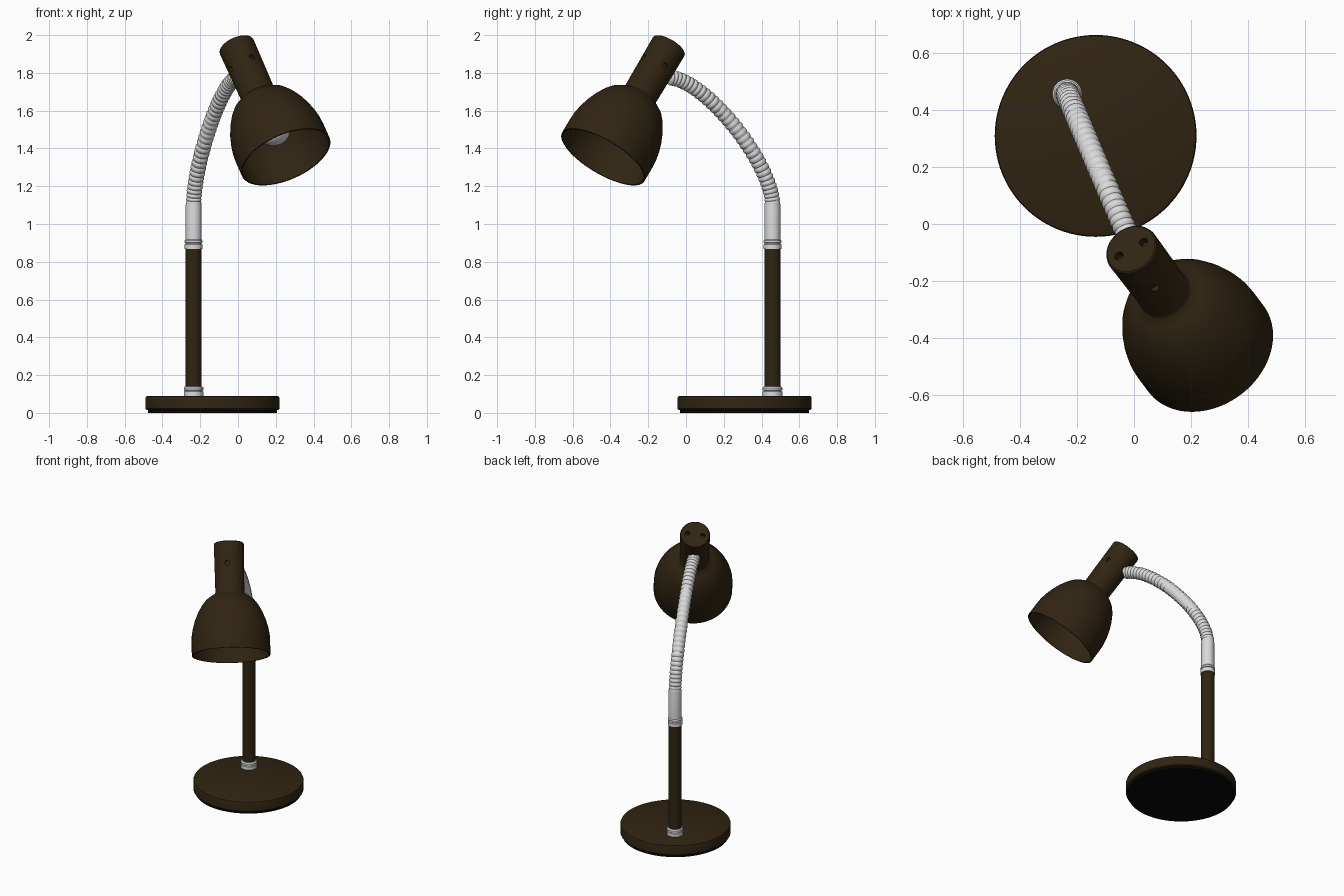
import bpy, bmesh, math
from mathutils import Vector, Matrix

cube = bpy.data.objects.get("Cube")
if cube:
    bpy.data.objects.remove(cube)


def material(name, rgb, rough=0.5):
    m = bpy.data.materials.new(name)
    m.use_nodes = True
    m.diffuse_color = (*rgb, 1)
    bsdf = m.node_tree.nodes["Principled BSDF"]
    bsdf.inputs["Base Color"].default_value = (*rgb, 1)
    bsdf.inputs["Roughness"].default_value = rough
    return m


BROWN = material("dark brown enamel", (0.03, 0.018, 0.006))
WHITE = material("pale grey metal", (0.7, 0.7, 0.7))
BLACK = material("black rubber", (0.002, 0.002, 0.002))


def finish(name, bm, mat, matrix=Matrix(), angle=35):
    bmesh.ops.recalc_face_normals(bm, faces=bm.faces)
    me = bpy.data.meshes.new(name)
    bm.to_mesh(me)
    bm.free()
    ob = bpy.data.objects.new(name, me)
    ob.matrix_world = matrix
    bpy.context.collection.objects.link(ob)
    if mat:
        me.materials.append(mat)
    smooth(ob, angle)
    return ob


def smooth(ob, angle=35):
    bpy.ops.object.select_all(action='DESELECT')
    ob.select_set(True)
    bpy.context.view_layer.objects.active = ob
    bpy.ops.object.shade_smooth_by_angle(angle=math.radians(angle))


def skin(bm, rings):
    """Join successive vertex rings and close both ends."""
    n = len(rings[0])
    for a, b in zip(rings, rings[1:]):
        for i in range(n):
            j = (i + 1) % n
            bm.faces.new((a[i], a[j], b[j], b[i]))
    bm.faces.new(rings[0])
    bm.faces.new(rings[-1])


def lathe(name, profile, mat, matrix=Matrix(), n=48):
    """Spin a (radius, height) profile about local z."""
    bm = bmesh.new()
    turns = [2 * math.pi * i / n for i in range(n)]
    skin(bm, [[bm.verts.new((r * math.cos(a), r * math.sin(a), z)) for a in turns]
              for r, z in profile])
    return finish(name, bm, mat, matrix)


def frame(origin, z_axis, x_hint):
    z = Vector(z_axis).normalized()
    x = Vector(x_hint)
    x = (x - z * x.dot(z)).normalized()
    m = Matrix((x, z.cross(x), z)).transposed().to_4x4()
    m.translation = origin
    return m


# Round base with a rubber pad
base_at = Matrix.Translation((-0.135, 0.31, 0))
lathe("base_pad", [(0.342, 0), (0.342, 0.02)], BLACK, base_at, 96)
lathe("base", [(0.348, 0.016), (0.355, 0.022), (0.355, 0.078),
               (0.352, 0.086), (0.344, 0.09)], BROWN, base_at, 96)

# Upright pole with its collars and sleeve
pole_at = Matrix.Translation((-0.235, 0.458, 0))
lathe("pole", [(0.042, 0.085), (0.042, 0.88)], BROWN, pole_at)


def collar(name, r, z):
    lathe(name, [(r, z), (r, z + 0.024), (r - 0.005, z + 0.027), (r - 0.005, z + 0.031),
                 (r, z + 0.034), (r, z + 0.044), (r - 0.006, z + 0.052)], WHITE, pole_at)


collar("lower_collar", 0.052, 0.088)
collar("upper_collar", 0.047, 0.868)
lathe("sleeve", [(0.042, 0.9), (0.042, 1.1), (0.037, 1.13)], WHITE, pole_at)

# Ribbed flexible neck, swept along a bezier in a vertical plane
p0, p1, p2, p3 = [Vector(p) for p in ((-0.235, 0.458, 1.1), (-0.235, 0.458, 1.32),
                                      (-0.085, 0.1, 1.77), (0.0, -0.09, 1.775))]
side = Vector((0.92, 0.39, 0)).normalized()
ribs, per_rib, seg = 34, 6, 20
bm = bmesh.new()
rings = []
for k in range(ribs * per_rib + 1):
    t = k / (ribs * per_rib)
    u = 1 - t
    c = p0 * u**3 + p1 * 3 * u * u * t + p2 * 3 * u * t * t + p3 * t**3
    d = ((p1 - p0) * u * u + (p2 - p1) * 2 * u * t + (p3 - p2) * t * t).normalized()
    other = d.cross(side).normalized()
    across = other.cross(d)
    r = 0.0365 + 0.005 * abs(math.sin(math.pi * k / per_rib))
    rings.append([bm.verts.new(c + r * (across * math.cos(a) + other * math.sin(a)))
                  for a in (2 * math.pi * i / seg for i in range(seg))])
skin(bm, rings)
finish("flexible_neck", bm, WHITE, angle=50)

# Lamp head: local z runs from the cap down to the rim, local x points forward
head_at = frame((-0.01, -0.088, 1.945), (0.358, -0.477, -0.803), (0.35, -0.73, 0.59))
outer = [(0.090, 0), (0.095, 0.004), (0.097, 0.012), (0.093, 0.325), (0.098, 0.336),
         (0.125, 0.352), (0.155, 0.375), (0.182, 0.41), (0.208, 0.457), (0.229, 0.51),
         (0.243, 0.56), (0.251, 0.605), (0.253, 0.65), (0.253, 0.735)]
inner = [(r - 0.008, z + (0.008 if z < 0.6 else 0)) for r, z in reversed(outer[5:])]
head = lathe("lamp_head", outer + inner, BROWN, head_at, 64)


def drill(ob, local, direction, r, depth):
    """Cut a blind round hole into a part."""
    m = ob.matrix_world @ frame(local, direction, (0.3, 0.5, 0.7))
    cutter = lathe("hole_cutter", [(r, -depth), (r, depth)], None, m, 20)
    cutter.hide_render = True
    mod = ob.modifiers.new("hole", 'BOOLEAN')
    mod.operation, mod.object, mod.solver = 'DIFFERENCE', cutter, 'EXACT'
    bpy.context.view_layer.update()
    bpy.context.view_layer.objects.active = ob
    bpy.ops.object.modifier_apply(modifier=mod.name)
    bpy.data.objects.remove(cutter)


# Vent holes in the cap and screw holes on the front and both sides
for s in (-1, 1):
    drill(head, (0, s * 0.05, 0), (0, 0, 1), 0.016, 0.03)
    drill(head, (0, s * 0.096, 0.145), (0, s, 0), 0.016, 0.02)
drill(head, (0.096, 0, 0.145), (1, 0, 0), 0.016, 0.02)
smooth(head)

# Bulb with its socket inside the shade
lathe("bulb_socket", [(0.04, 0.34), (0.04, 0.45), (0.034, 0.47)], WHITE, head_at, 32)
bm = bmesh.new()
bmesh.ops.create_uvsphere(bm, u_segments=32, v_segments=16, radius=0.09)
finish("bulb", bm, WHITE, head_at @ Matrix.Translation((0, 0, 0.55)))
